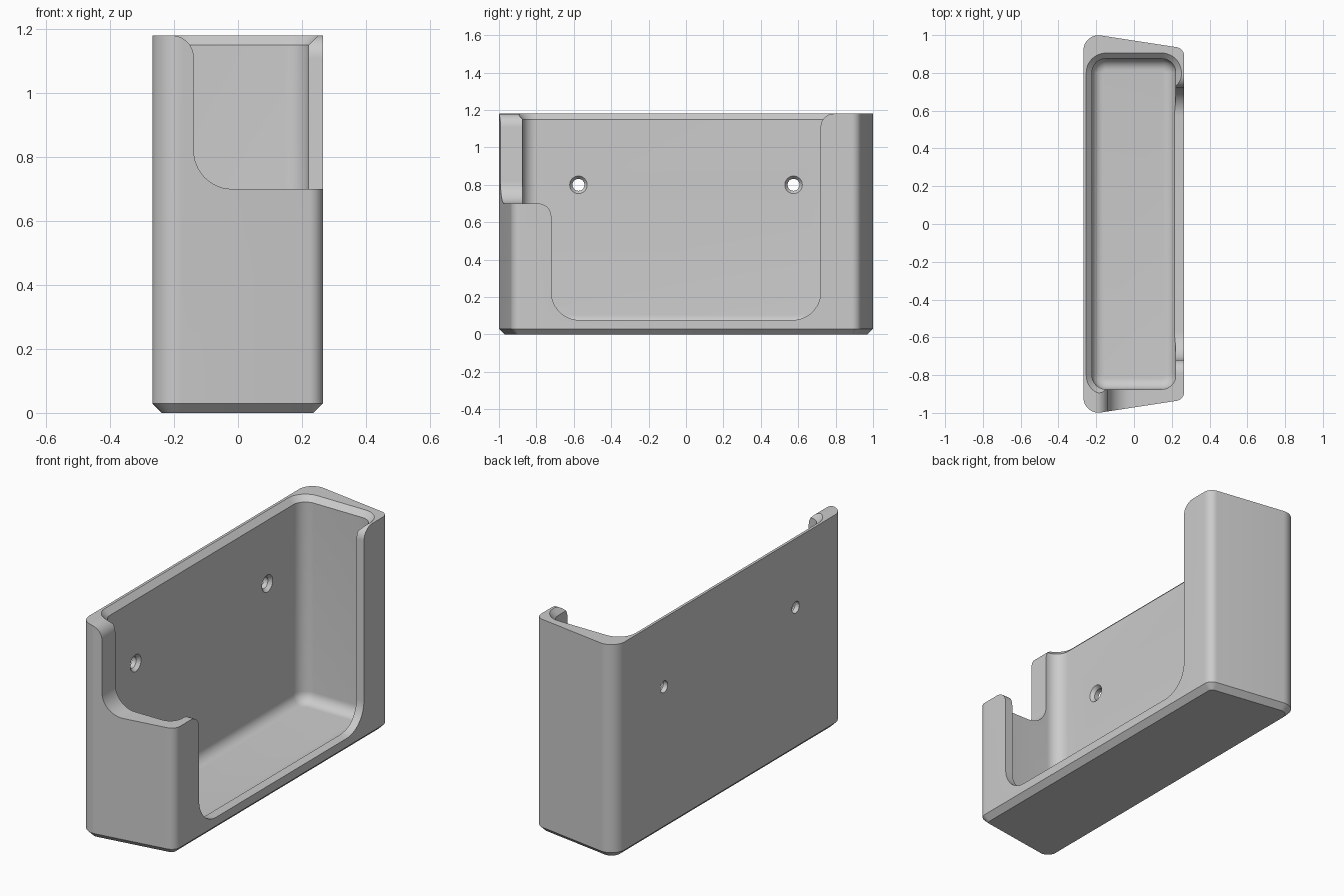
import bpy, bmesh, math
from mathutils import Vector

if "Cube" in bpy.data.objects:
    bpy.data.objects.remove(bpy.data.objects["Cube"])


def rounded(corners, inset=0.0, seg=12):
    """Polygon of (x, y, radius) corners with filleted corners, optionally inset."""
    out = []
    n = len(corners)
    for i, (x, y, r) in enumerate(corners):
        p = Vector((x, y))
        if r == 0:
            out.append((x, y))
            continue
        u = (Vector(corners[i - 1][:2]) - p).normalized()
        v = (Vector(corners[(i + 1) % n][:2]) - p).normalized()
        half = u.angle(v) / 2
        c = p + (u + v).normalized() * r / math.sin(half)
        t = r / math.tan(half)
        a, b = p + u * t - c, p + v * t - c
        a0 = math.atan2(a.y, a.x)
        da = (math.atan2(b.y, b.x) - a0 + math.pi) % (2 * math.pi) - math.pi
        for k in range(seg + 1):
            ang = a0 + da * k / seg
            out.append((c.x + (r - inset) * math.cos(ang), c.y + (r - inset) * math.sin(ang)))
    return out


def loft(name, rings):
    """Closed solid through rings of 3D points."""
    bm = bmesh.new()
    loops = [[bm.verts.new(p) for p in ring] for ring in rings]
    n = len(loops[0])
    for lo, hi in zip(loops, loops[1:]):
        for i in range(n):
            j = (i + 1) % n
            bm.faces.new((lo[i], lo[j], hi[j], hi[i]))
    bm.faces.new(loops[0][::-1])
    bm.faces.new(loops[-1])
    bmesh.ops.recalc_face_normals(bm, faces=bm.faces)
    mesh = bpy.data.meshes.new(name)
    bm.to_mesh(mesh)
    bm.free()
    ob = bpy.data.objects.new(name, mesh)
    bpy.context.collection.objects.link(ob)
    return ob


def cut(target, cutter):
    cutter.hide_render = True
    m = target.modifiers.new("cut", 'BOOLEAN')
    m.operation = 'DIFFERENCE'
    m.solver = 'EXACT'
    m.object = cutter
    bpy.context.view_layer.objects.active = target
    bpy.ops.object.modifier_apply(modifier=m.name)
    bpy.data.objects.remove(cutter)


TOP = 1.18

# Outer body: tapered, rounded plan with a chamfered base
plan = [(-0.268, -1.012, 0.08), (0.266, -0.93, 0.05), (0.266, 0.93, 0.05), (-0.268, 1.012, 0.08)]
holder = loft("wall_holder", [[(x, y, z) for x, y in rounded(plan, d)]
                              for z, d in ((0, 0.03), (0.03, 0), (TOP, 0))])

# Cavity: filleted floor and flared rim
inner = [(-0.223, -0.875, 0.075), (0.221, -0.875, 0.075), (0.221, 0.875, 0.075), (-0.223, 0.875, 0.075)]
floor, f = 0.045, 0.06
levels = []
for k in range(9):
    a = math.pi / 2 * k / 8
    levels.append((floor + f * (1 - math.cos(a)), f * (1 - math.sin(a))))
levels += [(TOP - 0.03, 0), (TOP + 0.02, -0.05)]
cut(holder, loft("cavity_cutter", [[(x, y, z) for x, y in rounded(inner, d)] for z, d in levels]))

# Large front opening
opening = [(0.72, 0.077, 0.15), (0.72, TOP, 0.07), (0.792, TOP, 0), (0.792, 1.4, 0),
           (-0.85, 1.4, 0), (-0.85, 0.7, 0), (-0.72, 0.7, 0.07), (-0.72, 0.077, 0.15)]
cut(holder, loft("opening_cutter", [[(x, y, z) for y, z in rounded(opening)] for x in (0.1, 0.4)]))

# Slot in one end wall
slot = [(0.4, 0.7, 0), (0.4, 1.4, 0), (-0.212, 1.4, 0), (-0.212, TOP, 0),
        (-0.138, TOP, 0.07), (-0.138, 0.7, 0.12)]
cut(holder, loft("slot_cutter", [[(x, y, z) for x, z in rounded(slot)] for y in (-1.2, -0.8)]))

# Countersunk screw holes in the back wall
for side in (-1, 1):
    rings = [[(x, side * 0.575 + r * math.cos(2 * math.pi * k / 32), 0.8 + r * math.sin(2 * math.pi * k / 32))
              for k in range(32)]
             for x, r in ((-0.35, 0.032), (-0.242, 0.032), (-0.223, 0.047), (-0.18, 0.047))]
    cut(holder, loft("screw_hole_cutter", rings))

# Colour and shading
mat = bpy.data.materials.new("light_grey")
mat.diffuse_color = (0.6, 0.6, 0.6, 1)
mat.use_nodes = True
mat.node_tree.nodes["Principled BSDF"].inputs["Base Color"].default_value = mat.diffuse_color
holder.data.materials.clear()
holder.data.materials.append(mat)
for p in holder.data.polygons:
    p.material_index = 0
bpy.ops.object.select_all(action='DESELECT')
holder.select_set(True)
bpy.context.view_layer.objects.active = holder
bpy.ops.object.shade_smooth_by_angle(angle=math.radians(30))
